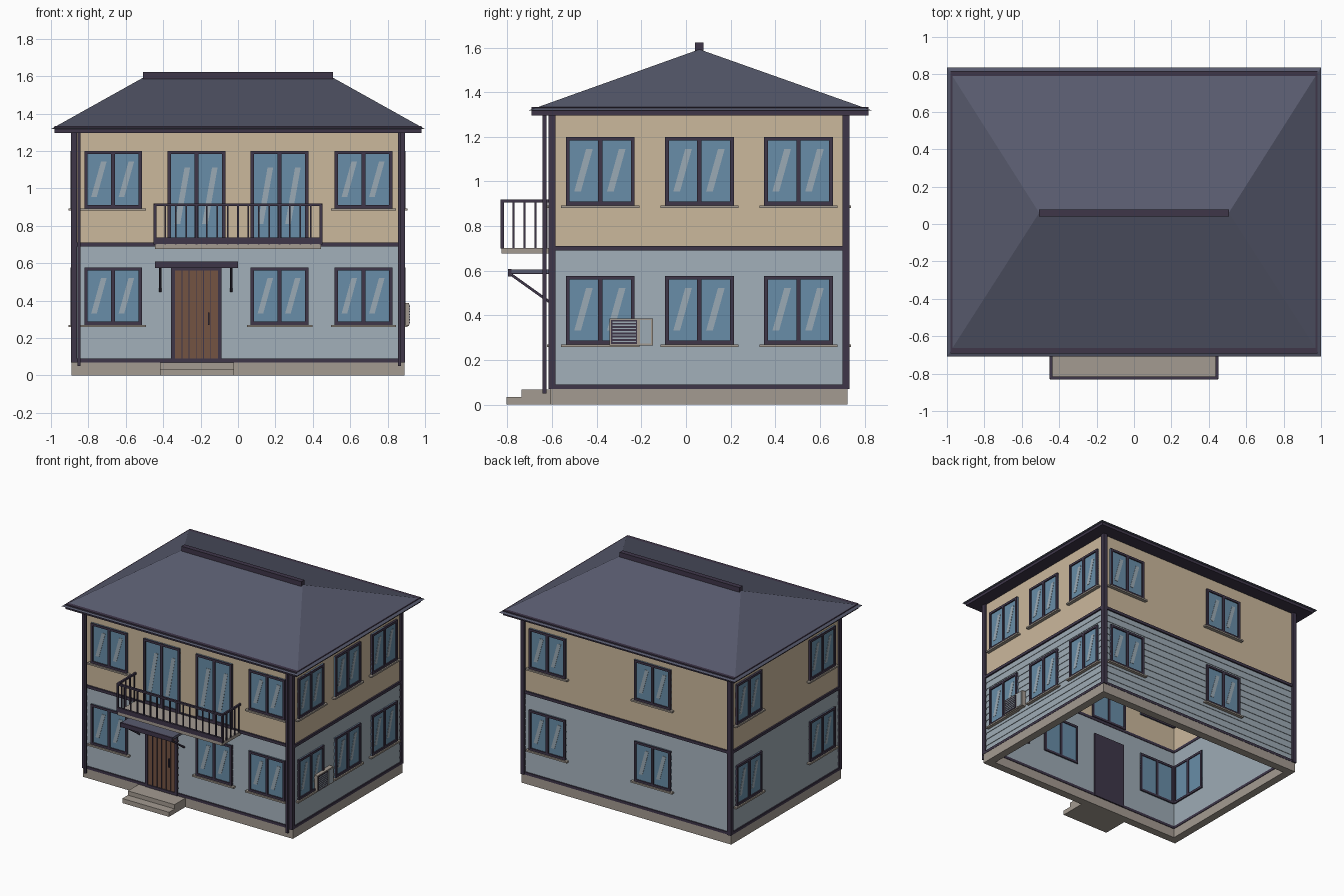
import bpy, bmesh
from mathutils import Matrix, Vector

cube = bpy.data.objects.get("Cube")
if cube:
    bpy.data.objects.remove(cube, do_unlink=True)


def material(name, r, g, b):
    lin = [((c / 255 + 0.055) / 1.055) ** 2.4 for c in (r, g, b)] + [1]
    m = bpy.data.materials.new(name)
    m.use_nodes = True
    m.diffuse_color = lin
    m.node_tree.nodes["Principled BSDF"].inputs["Base Color"].default_value = lin
    return m


BEIGE = material("beige_plaster", 203, 184, 156)
SIDING = material("blue_grey_siding", 158, 171, 181)
STONE = material("grey_stone", 164, 155, 145)
DARK = material("dark_trim", 62, 54, 73)
ROOF = material("slate_roof", 88, 91, 110)
GLASS = material("blue_glass", 104, 141, 168)
STREAK = material("glass_reflection", 154, 170, 181)
WOOD = material("brown_wood", 116, 83, 66)

HX, HY, CY = 0.88, 0.655, 0.058   # wall half sizes and centre
WALL = 0.05                       # wall thickness


class Part:
    """Collects boxes and plates into one object, in a local frame."""

    def __init__(self, name, frame=None):
        self.name, self.frame = name, frame or Matrix()
        self.bm, self.mats = bmesh.new(), []

    def paint(self, faces, mat):
        if mat not in self.mats:
            self.mats.append(mat)
        for f in faces:
            f.material_index = self.mats.index(mat)

    def box(self, x, y, z, mat):
        mid = Vector([(a + b) / 2 for a, b in (x, y, z)])
        size = [b - a for a, b in (x, y, z)]
        vs = bmesh.ops.create_cube(self.bm, size=1, matrix=Matrix.LocRotScale(mid, None, size))["verts"]
        self.paint({f for v in vs for f in v.link_faces}, mat)
        return vs

    def hull(self, points, mat):
        vs = [self.bm.verts.new(p) for p in points]
        bmesh.ops.convex_hull(self.bm, input=vs)
        self.paint({f for v in vs for f in v.link_faces}, mat)

    def bar(self, a, b, r, mat):
        a, b = Vector(a), Vector(b)
        rot = (b - a).to_track_quat('Z', 'Y')
        vs = bmesh.ops.create_cube(self.bm, size=1, matrix=Matrix.LocRotScale(
            (a + b) / 2, rot, (2 * r, 2 * r, (b - a).length)))["verts"]
        self.paint({f for v in vs for f in v.link_faces}, mat)

    def done(self):
        self.bm.transform(self.frame)
        bmesh.ops.recalc_face_normals(self.bm, faces=self.bm.faces)
        me = bpy.data.meshes.new(self.name)
        self.bm.to_mesh(me)
        self.bm.free()
        for m in self.mats:
            me.materials.append(m)
        ob = bpy.data.objects.new(self.name, me)
        bpy.context.collection.objects.link(ob)
        return ob


def ring(name, profile, mat):
    """Sweeps a closed (offset, height) profile around the four walls."""
    p = Part(name)
    loops = [[p.bm.verts.new((sx * (HX + o), CY + sy * (HY + o), z)) for o, z in profile]
             for sx, sy in ((-1, -1), (1, -1), (1, 1), (-1, 1))]
    n = len(profile)
    for k in range(4):
        a, b = loops[k], loops[(k + 1) % 4]
        for i in range(n):
            p.bm.faces.new((a[i], b[i], b[(i + 1) % n], a[(i + 1) % n]))
    p.paint(p.bm.faces, mat)
    p.done()


def band(inner, outer, z0, z1):
    return [(inner, z0), (outer, z0), (outer, z1), (inner, z1)]


# Shell: plinth, lapped lower siding, plastered upper wall, trim bands
ring("plinth", band(-WALL, 0.01, 0, 0.07), STONE)
rows, low, high = 12, 0.08, 0.70
step = (high - low) / rows
laps = [(-WALL, low)]
for i in range(rows):
    laps += [(0.004, low + i * step), (0, low + (i + 1) * step)]
ring("lower_wall", laps + [(-WALL, high)], SIDING)
ring("upper_wall", band(-WALL, 0, high, 1.3), BEIGE)
ring("base_trim", band(-WALL - 0.004, 0.012, 0.07, 0.09), DARK)
ring("belt_trim", band(-WALL - 0.004, 0.012, 0.69, 0.711), DARK)

posts = Part("corner_trims")
for sx in (-1, 1):
    for sy in (-1, 1):
        x = sorted((sx * 0.862, sx * 0.893))
        y = sorted((CY + sy * 0.643, CY + sy * 0.674))
        posts.box(x, y, (0.07, 1.3), DARK)
posts.done()

pipes = Part("downpipes")
for x in (-0.849, 0.863):
    pipes.box((x - 0.008, x + 0.008), (-0.643, -0.626), (0.05, 1.3), DARK)
pipes.done()

# Roof: hipped top, gutter slab, ridge cap
roof = Part("hip_roof")
ry = 0.773
roof.hull([(sx, 0.064 + sy * ry, 1.317) for sx in (-1, 1) for sy in (-1, 1)]
          + [(sx * 0.507, 0.06, 1.592) for sx in (-1, 1)], ROOF)
roof.done()
gutter = Part("gutter")
gutter.box((-0.98, 0.98), (-0.692, 0.817), (1.296, 1.333), DARK)
gutter.done()
ridge = Part("ridge_cap")
ridge.box((-0.509, 0.509), (0.041, 0.078), (1.584, 1.622), DARK)
ridge.done()


def side(u, origin, out):
    """Frame with x along the wall, y up and z outward."""
    return Matrix.Translation(origin) @ Matrix((u, (0, 0, 1), out)).transposed().to_4x4()


SIDES = {
    "front": side((1, 0, 0), (0, CY - HY, 0), (0, -1, 0)),
    "right": side((0, 1, 0), (HX, 0, 0), (1, 0, 0)),
    "back": side((-1, 0, 0), (0, CY + HY, 0), (0, 1, 0)),
    "left": side((0, -1, 0), (-HX, 0, 0), (-1, 0, 0)),
}


def frame_bars(p, a, b, z0, z1, t, depth):
    for x in ((a, a + t), (b - t, b)):
        p.box(x, (z0, z1), depth, DARK)
    for z in ((z0, z0 + t), (z1 - t, z1)):
        p.box((a, b), z, depth, DARK)


def window(name, where, u, z0, z1, sill=True):
    p = Part(name, SIDES[where])
    a, b, depth = u - 0.154, u + 0.154, (-WALL - 0.01, 0.016)
    p.box((a, b), (z0, z1), (-WALL - 0.004, 0.007), GLASS)
    frame_bars(p, a, b, z0, z1, 0.017, depth)
    p.box((u - 0.01, u + 0.01), (z0, z1), depth, DARK)
    # slanted reflection on each pane
    h = z1 - z0
    lo, hi = z0 + 0.2 * h, z0 + 0.82 * h
    for s in (a + 0.017, u + 0.01):
        p.hull([(s + x, z, w) for w in (0.006, 0.009)
                for x, z in ((0.02, lo), (0.05, lo), (0.103, hi), (0.073, hi))], STREAK)
    if sill:
        p.box((u - 0.175, u + 0.175), (z0 - 0.012, z0), (0, 0.026), STONE)
    p.done()


# Windows on all sides, both floors
LOWER, UPPER = (0.27, 0.577), (0.893, 1.2)
layout = {
    "front": [-0.668, 0.671],
    "right": [-0.384, 0.06, 0.504],
    "back": [-0.67, 0.222],
    "left": [-0.504, 0.384],
}
for where, places in layout.items():
    for i, u in enumerate(places):
        window(f"{where}_lower_window_{i + 1}", where, u, *LOWER)
        window(f"{where}_upper_window_{i + 1}", where, u, *UPPER)
window("front_lower_window_3", "front", 0.222, *LOWER)
for i, u in enumerate((-0.222, 0.222)):
    window(f"balcony_door_{i + 1}", "front", u, 0.711, 1.2, sill=False)

# Entrance door with plank grooves and handle
door = Part("front_door", SIDES["front"])
a, b = -0.358, -0.088
door.box((a, b), (0.07, 0.58), (-WALL - 0.01, 0), DARK)
door.box((a, b), (0.07, 0.575), (0, 0.01), WOOD)
frame_bars(door, a, b, 0.07, 0.58, 0.02, (0, 0.018))
for i in range(1, 6):
    x = a + 0.02 + i * (b - a - 0.04) / 6
    door.box((x - 0.002, x + 0.002), (0.09, 0.56), (0.008, 0.012), DARK)
door.box((-0.16, -0.152), (0.27, 0.335), (0.01, 0.02), DARK)
door.done()

# Entrance steps
steps = Part("steps")
steps.box((-0.418, -0.022), (-0.804, -0.6), (0, 0.035), STONE)
steps.box((-0.418, -0.022), (-0.737, -0.6), (0.035, 0.068), STONE)
steps.done()

# Door canopy with braces
canopy = Part("door_canopy")
canopy.box((-0.44, -0.004), (-0.79, -0.597), (0.59, 0.606), ROOF)
canopy.box((-0.444, 0), (-0.797, -0.782), (0.575, 0.608), DARK)
canopy.box((-0.44, -0.004), (-0.785, -0.597), (0.586, 0.59), DARK)
for x in (-0.416, -0.036):
    canopy.bar((x, -0.782, 0.582), (x, -0.6, 0.452), 0.006, DARK)
canopy.done()

# Balcony slab and railing
slab = Part("balcony_slab")
slab.box((-0.444, 0.444), (-0.826, -0.597), (0.677, 0.703), STONE)
slab.done()
rail = Part("balcony_railing")
X, Y0, Y1 = 0.444, -0.823, -0.605
rail.box((-X - 0.005, X + 0.005), (Y0 - 0.009, Y0 + 0.007), (0.703, 0.737), DARK)
rail.box((-X - 0.005, X + 0.005), (Y0 - 0.009, Y0 + 0.007), (0.906, 0.92), DARK)
for i in range(17):
    x = -X + i * 2 * X / 16
    rail.bar((x, Y0, 0.7), (x, Y0, 0.91), 0.0045, DARK)
for x in (-X, X):
    rail.box((x - 0.007, x + 0.007), (Y0, Y1), (0.906, 0.92), DARK)
    for i in range(1, 5):
        y = Y0 + i * (Y1 - Y0) / 4.4
        rail.bar((x, y, 0.7), (x, y, 0.91), 0.004, DARK)
    rail.bar((x, Y0, 0.7), (x, Y0, 0.91), 0.007, DARK)
rail.done()

# Air conditioner with slatted grille on the right wall
unit = Part("air_conditioner", SIDES["right"])
unit.box((-0.342, -0.148), (0.265, 0.387), (0, 0.034), STONE)
unit.box((-0.207, -0.156), (0.273, 0.379), (0.034, 0.036), SIDING)
unit.box((-0.335, -0.219), (0.272, 0.38), (0.034, 0.037), DARK)
for i in range(7):
    z = 0.28 + i * 0.0145
    unit.box((-0.33, -0.224), (z, z + 0.006), (0.036, 0.04), SIDING)
unit.done()
